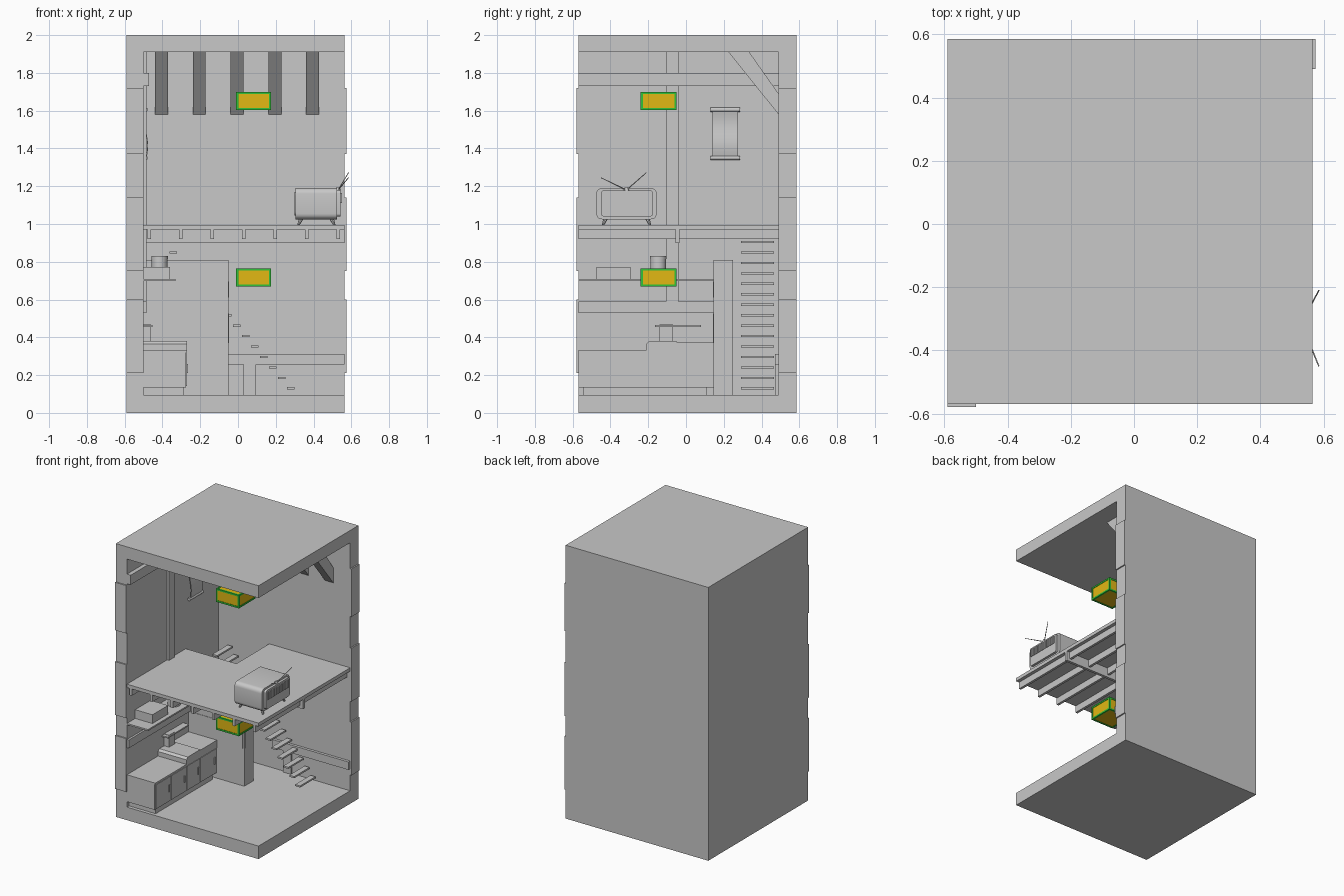
import bpy, bmesh, math
from mathutils import Vector

if "Cube" in bpy.data.objects:
    bpy.data.objects.remove(bpy.data.objects["Cube"])


def material(name, rgb):
    m = bpy.data.materials.new(name)
    m.diffuse_color = (*rgb, 1)
    m.use_nodes = True
    m.node_tree.nodes["Principled BSDF"].inputs["Base Color"].default_value = m.diffuse_color
    return m


GREY = material("plain grey", (0.58, 0.58, 0.58))
GOLD = material("golden yellow", (0.76, 0.48, 0.007))
GREEN = material("bright green", (0.03, 0.54, 0.04))


def finish(name, bm, mat=GREY, smooth=False):
    bmesh.ops.recalc_face_normals(bm, faces=bm.faces)
    me = bpy.data.meshes.new(name)
    bm.to_mesh(me)
    bm.free()
    ob = bpy.data.objects.new(name, me)
    bpy.context.collection.objects.link(ob)
    me.materials.append(mat)
    if smooth:
        bpy.ops.object.select_all(action='DESELECT')
        ob.select_set(True)
        bpy.context.view_layer.objects.active = ob
        bpy.ops.object.shade_smooth_by_angle(angle=math.radians(35))
    return ob


def add_box(bm, x, y, z):
    vs = bmesh.ops.create_cube(bm, size=1)["verts"]
    for v in vs:
        v.co = Vector([(r[0] + r[1]) / 2 + c * (r[1] - r[0]) for r, c in zip((x, y, z), v.co)])


def box(name, x, y, z, mat=GREY):
    bm = bmesh.new()
    add_box(bm, x, y, z)
    return finish(name, bm, mat)


def prism(name, pts, axis, lo, hi, smooth=False):
    """Extrude a 2D outline along x (pts = y,z) or z (pts = x,y)."""
    bm = bmesh.new()
    def co(p, t):
        return (t, p[0], p[1]) if axis == 'x' else (p[0], p[1], t)
    face = bm.faces.new([bm.verts.new(co(p, lo)) for p in pts])
    ext = bmesh.ops.extrude_face_region(bm, geom=[face])["geom"]
    d = Vector(co((0, 0), hi - lo))
    bmesh.ops.translate(bm, vec=d, verts=[g for g in ext if isinstance(g, bmesh.types.BMVert)])
    return finish(name, bm, smooth=smooth)


def rod(name, a, b, r1, r2=None, n=16):
    a, b = Vector(a), Vector(b)
    bm = bmesh.new()
    bmesh.ops.create_cone(bm, cap_ends=True, segments=n, radius1=r1,
                          radius2=r1 if r2 is None else r2, depth=(b - a).length)
    q = Vector((0, 0, 1)).rotation_difference(b - a)
    for v in bm.verts:
        v.co = q @ v.co + (a + b) / 2
    return finish(name, bm, smooth=True)


def rounded(y, z, r, n=5):
    pts = []
    for cy, cz, a0 in ((y[1] - r, z[1] - r, 0), (y[0] + r, z[1] - r, 90),
                       (y[0] + r, z[0] + r, 180), (y[1] - r, z[0] + r, 270)):
        for i in range(n + 1):
            a = math.radians(a0 + 90 * i / n)
            pts.append((cy + r * math.cos(a), cz + r * math.sin(a)))
    return pts


# Shell: floor, roof, left and back walls
XL, XR, YF, YB = -0.59, 0.565, -0.57, 0.585
XI, YI = -0.5, 0.49
box("ground_floor", (XL, XR), (YF, YB), (0, 0.095))
box("roof", (XL, XR), (YF, YB), (1.91, 2))
box("left_wall", (XL, XI), (YF, YB), (0.095, 1.91))
box("back_wall", (XI, XR), (YI, YB), (0.095, 1.91))

# Corner blocks on the two wall ends
for z in ((0.21, 0.6), (0.75, 1.14), (1.37, 1.72)):
    box("wall_block_front", (XL, XI), (YF - 0.01, YF), z)
    box("wall_block_right", (XR, XR + 0.01), (YI, YB), z)

# Timber trim on the walls
box("left_wall_post", (XI, -0.485), (-0.105, -0.04), (0.59, 1.91))
box("left_wall_top_beam", (XI, -0.47), (YF, YI), (1.73, 1.80))
box("left_wall_low_beam", (XI, -0.485), (YF, 0.145), (0.53, 0.59))
box("back_wall_rail", (-0.05, XR), (0.47, YI), (0.255, 0.313))
box("back_wall_post", (0.03, 0.095), (0.475, YI), (0.095, 0.255))

# Slanted roof braces on the back wall
for i in range(5):
    x = -0.405 + 0.2 * i
    prism("roof_brace", [(0.225, 1.91), (0.335, 1.91), (YI, 1.69), (YI, 1.58)], 'x', x - 0.034, x + 0.034)

# Upper floor with stair opening, joists and cross beam
prism("upper_floor", [(XI, YF), (XR, YF), (XR, YI), (-0.09, YI), (-0.09, 0.11), (XI, 0.11)], 'z', 0.97, 0.995)
for i in range(7):
    x = -0.47 + 0.1668 * i
    box("floor_joist", (x - 0.009, x + 0.009), (YF, YI if x > -0.1 else 0.11), (0.92, 0.97))
box("cross_beam", (XI, XR), (-0.055, -0.035), (0.9, 0.97))

# Floating stair treads
for i in range(15):
    x, z = 0.28 - 0.0479 * i, 0.13 + 0.0553 * i
    box("stair_tread", (x - 0.02, x + 0.02), (0.29, 0.467), (z - 0.006, z + 0.006))

# Two yellow boxes with green edge frames
for z0 in (0.668, 1.603):
    X, Y, Z = (-0.01, 0.175), (-0.24, -0.05), (z0, z0 + 0.097)
    g, t = 0.003, 0.012
    box("lamp_box", *[(r[0] + g, r[1] - g) for r in (X, Y, Z)], GOLD)
    bm = bmesh.new()
    ranges = (X, Y, Z)
    for ax in range(3):
        for s1 in (0, 1):
            for s2 in (0, 1):
                r = list(ranges)
                for k, s in (((ax + 1) % 3, s1), ((ax + 2) % 3, s2)):
                    lo, hi = ranges[k]
                    r[k] = (hi - t, hi) if s else (lo, lo + t)
                add_box(bm, *r)
    finish("lamp_frame", bm, GREEN)

# Television: cabinet, back cover, grille, screen, legs, antennas
prism("tv_cabinet", rounded((-0.475, -0.155), (1.025, 1.19), 0.03), 'x', 0.305, 0.525, True)
prism("tv_back_cover", rounded((-0.45, -0.175), (1.04, 1.178), 0.015), 'x', 0.525, 0.543, True)
prism("tv_screen", rounded((-0.445, -0.235), (1.045, 1.17), 0.02), 'x', 0.298, 0.306, True)
bm = bmesh.new()
for i in range(14):
    y = -0.432 + 0.018 * i
    add_box(bm, (0.543, 0.55), (y - 0.005, y + 0.005), (1.11, 1.165))
finish("tv_grille", bm)
for x, dx in ((0.335, -0.015), (0.495, 0.015)):
    for y, dy in ((-0.425, -0.015), (-0.205, 0.015)):
        rod("tv_leg", (x + dx, y + dy, 0.995), (x, y, 1.03), 0.006, 0.012, 8)
for y, z in ((-0.45, 1.245), (-0.21, 1.272)):
    rod("tv_antenna", (0.53, -0.315, 1.18), (0.585, y, z), 0.003, 0.002, 6)
rod("tv_antenna_base", (0.53, -0.315, 1.172), (0.53, -0.315, 1.195), 0.014, 0.009)

# Hanging scroll on the left wall: curved sheet between two rods
bm = bmesh.new()
rows = []
for i in range(13):
    t = i / 12
    x = -0.488 + 0.008 * math.sin(t * math.pi * 2)
    rows.append([bm.verts.new((x + d, y, 1.35 + 0.255 * t)) for d, y in
                 ((0, 0.14), (0, 0.275), (0.004, 0.275), (0.004, 0.14))])
for a, b in zip(rows, rows[1:]):
    for k in range(4):
        bm.faces.new((a[k], a[(k + 1) % 4], b[(k + 1) % 4], b[k]))
bm.faces.new(rows[0])
bm.faces.new(rows[-1])
finish("scroll_sheet", bm, smooth=True)
for z in (1.35, 1.605):
    rod("scroll_rod", (-0.488, 0.13, z), (-0.488, 0.285, z), 0.011)

# Partition behind the kitchen with thin panels
box("partition", (XI, -0.05), (0.145, 0.25), (0.095, 0.81))
for z in ((0.61, 0.695), (0.37, 0.525)):
    box("partition_front_panel", (XI, -0.062), (0.142, 0.145), z)
    box("partition_end_panel", (-0.05, -0.047), (0.155, 0.237), z)

# Kitchen shelf with box and pot
box("shelf", (XI, -0.33), (YF, 0.145), (0.697, 0.708))
box("shelf_box", (XI, -0.36), (-0.475, -0.295), (0.708, 0.772))
rod("pot", (-0.415, -0.147, 0.708), (-0.415, -0.147, 0.815), 0.042, n=24)
rod("pot_lid", (-0.415, -0.147, 0.815), (-0.415, -0.147, 0.83), 0.044, n=24)

# Kitchen cabinets, worktop, raised stove and handles
box("cabinet_plinth", (XI, -0.285), (-0.545, 0.11), (0.095, 0.135))
box("cabinet", (XI, -0.275), (YF, 0.145), (0.135, 0.32))
box("worktop", (XI, -0.27), (YF, -0.21), (0.32, 0.332))
prism("raised_stove", [(-0.21, 0.32), (-0.05, 0.32), (-0.05, 0.38), (-0.195, 0.38), (-0.21, 0.365)], 'x', XI, -0.27)
box("rear_worktop", (XI, -0.27), (-0.05, 0.145), (0.32, 0.375))
for y0, y1 in ((-0.56, -0.39), (-0.38, -0.215), (-0.2, -0.055), (-0.045, 0.135)):
    box("cabinet_door", (-0.275, -0.271), (y0, y1), (0.142, 0.315))
    box("door_handle", (-0.271, -0.264), (y1 - 0.025, y1 - 0.017), (0.21, 0.26))
box("wall_ledge", (XI, -0.452), (-0.165, 0.08), (0.455, 0.465))
box("ledge_bracket", (XI, -0.46), (-0.14, -0.07), (0.38, 0.468))
